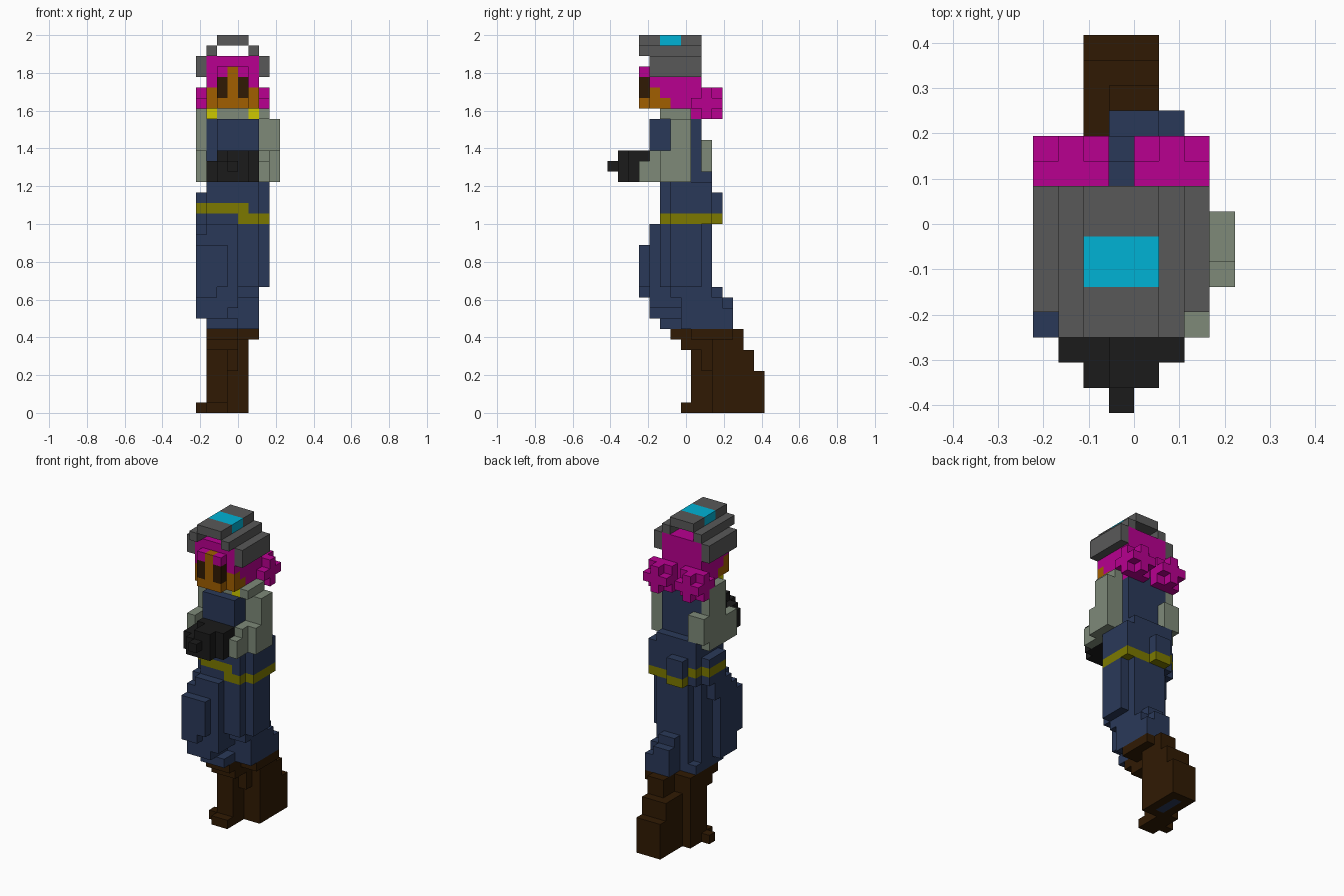
import bpy
import bmesh
from mathutils import Vector

default_cube = bpy.data.objects.get("Cube")
if default_cube:
    bpy.data.objects.remove(default_cube, do_unlink=True)

UNIT = 2 / 36
CENTRE = Vector((4, 7.5, 0))


def linear(channel):
    c = channel / 255
    return c / 12.92 if c <= 0.04045 else ((c + 0.055) / 1.055) ** 2.4


def material(name, *rgb):
    colour = [linear(c) for c in rgb] + [1]
    mat = bpy.data.materials.new(name)
    mat.use_nodes = True
    mat.diffuse_color = colour
    mat.node_tree.nodes["Principled BSDF"].inputs["Base Color"].default_value = colour
    return mat


grey = material("helmet grey", 89, 89, 89)
cyan = material("lens cyan", 0, 178, 213)
magenta = material("hair magenta", 184, 0, 144)
brown = material("dark brown", 48, 26, 3)
orange = material("skin orange", 161, 94, 0)
yellow = material("collar yellow", 206, 200, 0)
sage = material("sleeve sage", 126, 138, 121)
navy = material("cloth navy", 42, 57, 89)
black = material("gun black", 27, 27, 27)
olive = material("belt olive", 124, 121, 0)

cells = {}   # grid cell -> part name
parts = {}   # part name -> material


def block(part, mat, x, y, z):
    """Fill an inclusive range of grid cells; later blocks replace earlier ones."""
    parts[part] = mat
    spans = [(s, s) if isinstance(s, int) else s for s in (x, y, z)]
    ranges = [range(low, high + 1) for low, high in spans]
    for i in ranges[0]:
        for j in ranges[1]:
            for k in ranges[2]:
                cells[i, j, k] = part


# Boots: the right one steps forward, the left one trails
block("left_boot", brown, (3, 5), (8, 11), 7)
block("left_boot", brown, (3, 4), 12, (6, 7))
block("left_boot", brown, 3, (8, 11), 6)
block("left_boot", brown, 4, (10, 11), 6)
block("left_boot", brown, (2, 4), (10, 13), (4, 5))
block("left_boot", brown, 3, 9, (4, 5))
block("left_boot", brown, (2, 4), (10, 14), (0, 3))
block("left_sole", navy, 3, (11, 13), 0)
block("right_boot", brown, (1, 3), (6, 10), 7)
block("right_boot", brown, (1, 3), (7, 10), 6)
block("right_boot", brown, 1, (8, 10), (0, 5))
block("right_boot", brown, 2, (8, 11), (0, 5))
block("right_boot", brown, (1, 2), 7, 0)
block("right_boot", brown, 0, 8, 0)

# Trouser legs
block("left_leg", navy, (3, 5), (5, 8), (12, 15))
block("left_leg", navy, 6, (6, 8), (12, 15))
block("left_leg", navy, (3, 5), 9, (12, 15))
block("left_leg", navy, (3, 5), (6, 9), 11)
block("left_leg", navy, (3, 4), 10, 11)
block("left_leg", navy, (3, 5), (7, 10), (8, 10))
block("left_leg", navy, (3, 4), 11, 10)
block("left_leg", navy, (3, 5), 11, (8, 9))
block("right_leg", navy, 0, (4, 6), (9, 15))
block("right_leg", navy, (1, 2), (4, 8), (9, 15))
block("right_leg", navy, 3, (4, 8), (10, 15))
block("right_leg", navy, (0, 1), 3, (11, 15))
block("right_leg", navy, 2, 3, (12, 15))
block("right_leg", navy, (1, 3), (5, 9), 8)
block("right_leg", navy, 2, 9, (9, 15))

# Hips, torso and back pouch
block("hips", navy, (1, 5), (5, 8), (16, 20))
block("hips", navy, (2, 5), 9, (16, 17))
block("hips", navy, 6, (6, 8), (16, 17))
block("hips", navy, 0, (5, 7), (16, 17))
block("hips", navy, (0, 3), 4, 16)
block("hips", navy, (1, 3), 4, 17)
block("hips", navy, (0, 6), (6, 8), (18, 20))
block("hips", navy, (1, 6), 9, (18, 20))
block("back_pouch", navy, (2, 3), 10, (19, 20))
block("torso", navy, (1, 5), (5, 9), 21)
block("torso", navy, 6, (6, 9), 21)
block("torso", navy, (1, 5), 9, 22)
block("torso", navy, (1, 5), (6, 8), (22, 28))
block("torso", navy, (2, 5), 5, (22, 28))
block("chest", navy, (2, 5), 4, (24, 27))

# Belt slants down towards the left hip
block("belt", olive, 0, (6, 8), 19)
block("belt", olive, (1, 4), 5, 19)
block("belt", olive, (1, 3), (6, 9), 19)
block("belt", olive, (4, 5), (5, 9), 18)
block("belt", olive, 6, (6, 9), 18)
block("belt", olive, (2, 3), 10, 18)

# Shoulders, collar and arms
block("shoulders", sage, (0, 6), (6, 7), 28)
block("shoulders", sage, (1, 6), 5, 28)
for side in (1, 5):
    block("collar", yellow, side, 5, 28)
block("left_arm", sage, 6, (6, 7), (22, 28))
block("left_arm", sage, 7, (6, 7), (22, 27))
block("left_arm", sage, 7, 5, (22, 24))
block("left_arm", sage, 6, (3, 5), (22, 23))
block("left_arm", sage, 6, (4, 5), 24)
block("right_arm", sage, 0, (6, 8), (25, 28))
block("right_arm", sage, 0, (4, 8), (22, 24))
block("right_arm", sage, (0, 1), 9, (23, 25))

# Gun held across the waist
block("gun", black, (1, 5), (2, 4), (22, 23))
block("gun", black, (2, 5), 3, 24)
block("gun", black, (3, 5), 2, 24)
block("gun", black, (2, 4), 1, (22, 23))
block("gun", black, (3, 4), 1, 24)
block("gun", black, 3, 0, 23)

# Head and face
block("hair", magenta, (1, 5), (4, 8), (29, 33))
block("hair", magenta, (2, 4), 3, 32)
for side in (1, 5):
    block("face", orange, side, 4, (29, 30))
    block("face", orange, side, 5, 29)
block("face", orange, (2, 4), 3, 29)
block("face", orange, 3, 3, (30, 32))
for side in (2, 4):
    block("eyes", brown, side, 3, (30, 31))

# Two curly hair bunches: rounded clumps without their corner cells
for middle in (1, 5):
    around = (middle - 1, middle + 1)
    block("hair_bunches", magenta, around, (8, 10), 29)
    block("hair_bunches", magenta, around, 9, (28, 30))
    block("hair_bunches", magenta, middle, (8, 10), (28, 30))

# Arched helmet with a lens on top
for inner, outer in ((1, 0), (5, 6)):
    block("helmet", grey, outer, (4, 8), (32, 33))
    block("helmet", grey, inner, (3, 8), 34)
block("helmet", grey, (2, 4), (3, 8), 35)
block("lens", cyan, (2, 4), (5, 6), 35)

# Skin each part with the faces that are open to the air
for name, mat in parts.items():
    bm = bmesh.new()
    for cell in [c for c, owner in cells.items() if owner == name]:
        middle = Vector(cell) + Vector((0.5, 0.5, 0.5))
        for axis in range(3):
            for sign in (-1, 1):
                normal = Vector((0, 0, 0))
                normal[axis] = sign
                beside = tuple(int(v) for v in Vector(cell) + normal)
                if beside in cells:
                    continue
                u = Vector((0, 0, 0))
                u[(axis + 1) % 3] = 0.5
                v = normal.cross(u)
                corners = (-u - v, u - v, u + v, v - u)
                bm.faces.new([bm.verts.new((middle + normal / 2 + c - CENTRE) * UNIT)
                              for c in corners])
    bmesh.ops.remove_doubles(bm, verts=bm.verts, dist=UNIT / 100)
    bmesh.ops.dissolve_limit(bm, angle_limit=0.01, verts=bm.verts, edges=bm.edges)
    mesh = bpy.data.meshes.new(name)
    bm.to_mesh(mesh)
    bm.free()
    mesh.materials.append(mat)
    bpy.context.collection.objects.link(bpy.data.objects.new(name, mesh))
